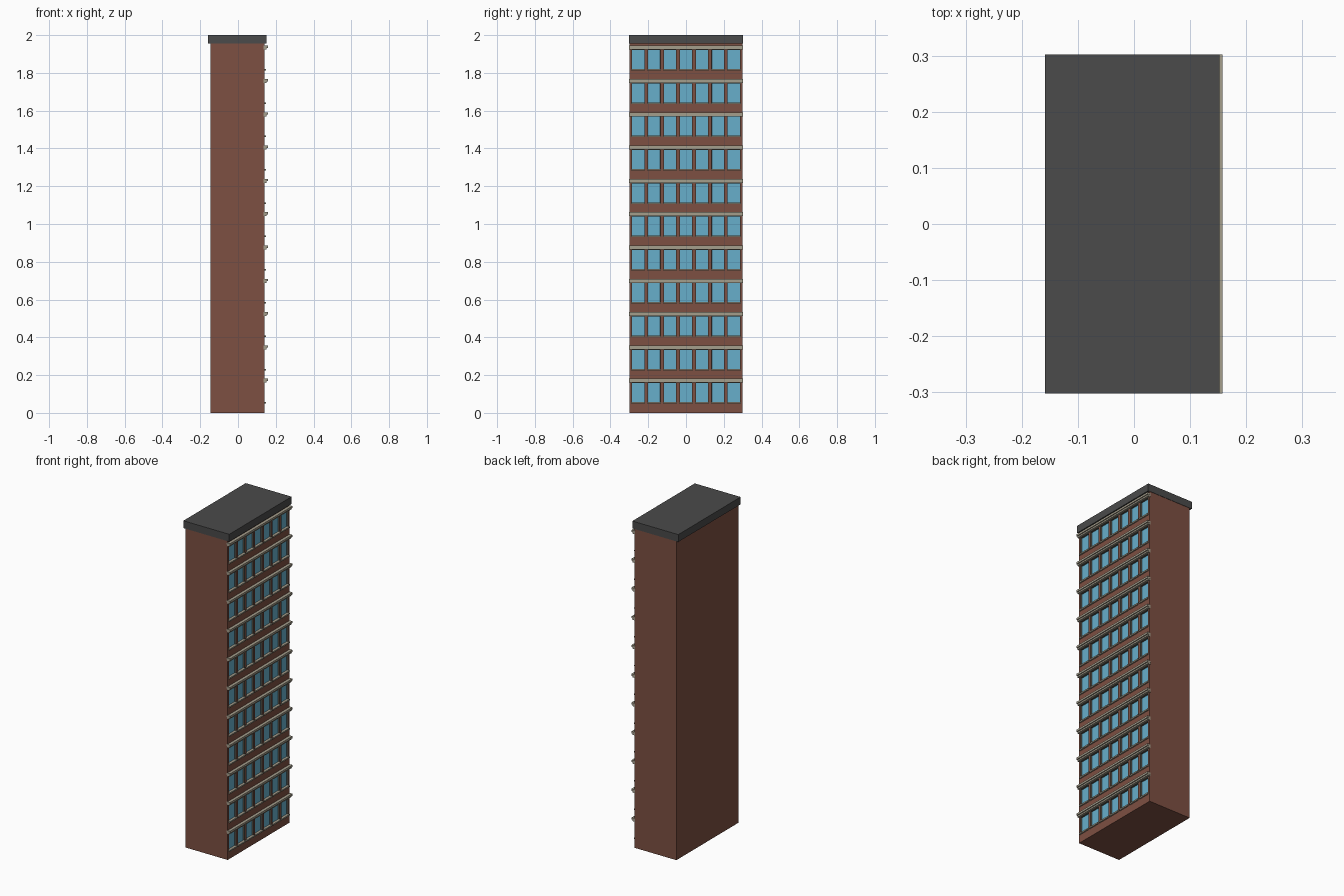
import bpy, bmesh

if "Cube" in bpy.data.objects:
    bpy.data.objects.remove(bpy.data.objects["Cube"])

FLOORS, BAYS = 11, 7
PITCH_Z, PITCH_Y = 0.1763, 0.0845
WIN_W, WIN_Z0, WIN_Z1 = 0.070, 0.052, 0.160
X0, X1, HY, TOP = -0.145, 0.14, 0.30, 1.957


def material(name, rgb):
    m = bpy.data.materials.new(name)
    m.diffuse_color = (*rgb, 1)
    m.use_nodes = True
    m.node_tree.nodes["Principled BSDF"].inputs["Base Color"].default_value = m.diffuse_color
    return m


brick = material("brick", (0.205, 0.079, 0.054))
roof_grey = material("roof grey", (0.069, 0.069, 0.069))
glass = material("window glass", (0.136, 0.43, 0.597))
stone = material("stone trim", (0.376, 0.342, 0.262))
frame = material("window frame", (0.11, 0.105, 0.085))


def finish(name, bm, mats):
    me = bpy.data.meshes.new(name)
    bm.to_mesh(me)
    bm.free()
    for m in mats:
        me.materials.append(m)
    ob = bpy.data.objects.new(name, me)
    bpy.context.collection.objects.link(ob)
    return ob


def add_box(bm, x0, x1, y0, y1, z0, z1):
    vs = bmesh.ops.create_cube(bm, size=1)["verts"]
    for v in vs:
        v.co = ((x0 + x1) / 2 + v.co.x * (x1 - x0),
                (y0 + y1) / 2 + v.co.y * (y1 - y0),
                (z0 + z1) / 2 + v.co.z * (z1 - z0))


centers = [(i - (BAYS - 1) / 2) * PITCH_Y for i in range(BAYS)]
floors = [k * PITCH_Z for k in range(FLOORS)]

# Brick tower: plain box whose right face is a grid with sunken windows
bm = bmesh.new()
add_box(bm, X0, X1, -HY, HY, 0, TOP)
bm.faces.ensure_lookup_table()
bmesh.ops.delete(bm, geom=[f for f in bm.faces if f.calc_center_median().x > X1 - 0.001],
                 context='FACES_ONLY')
ys = [-HY] + [c + s * WIN_W / 2 for c in centers for s in (-1, 1)] + [HY]
zs = [0] + [b + h for b in floors for h in (WIN_Z0, WIN_Z1)] + [TOP]
grid = [[bm.verts.new((X1, y, z)) for y in ys] for z in zs]
windows = []
for j in range(len(zs) - 1):
    for i in range(len(ys) - 1):
        f = bm.faces.new((grid[j][i], grid[j][i + 1], grid[j + 1][i + 1], grid[j + 1][i]))
        if i % 2 and j % 2:
            windows.append(f)
bm.normal_update()
# thin dark frame, then glass set back in the wall
rim = bmesh.ops.inset_individual(bm, faces=windows, thickness=0.003, depth=0)["faces"]
reveal = bmesh.ops.inset_individual(bm, faces=windows, thickness=0.0005, depth=-0.010)["faces"]
for f in rim + reveal:
    f.material_index = 2
for f in windows:
    f.material_index = 1
finish("brick_tower", bm, [brick, glass, frame])

# Window sills
bm = bmesh.new()
for b in floors:
    for c in centers:
        add_box(bm, X1 - 0.008, X1 + 0.008, c - 0.037, c + 0.037,
                b + WIN_Z0 - 0.003, b + WIN_Z0 + 0.005)
finish("window_sills", bm, [stone])

# Stepped stone bands above every row of windows
bm = bmesh.new()
for b in floors:
    add_box(bm, X1 - 0.005, X1 + 0.012, -0.301, 0.301, b + 0.160, b + 0.169)
    add_box(bm, X1 - 0.005, X1 + 0.018, -0.302, 0.302, b + 0.169, b + 0.181)
finish("stone_bands", bm, [stone])

# Flat roof slab
bm = bmesh.new()
add_box(bm, -0.159, 0.152, -0.302, 0.302, 1.955, 2.0)
finish("roof_slab", bm, [roof_grey])
